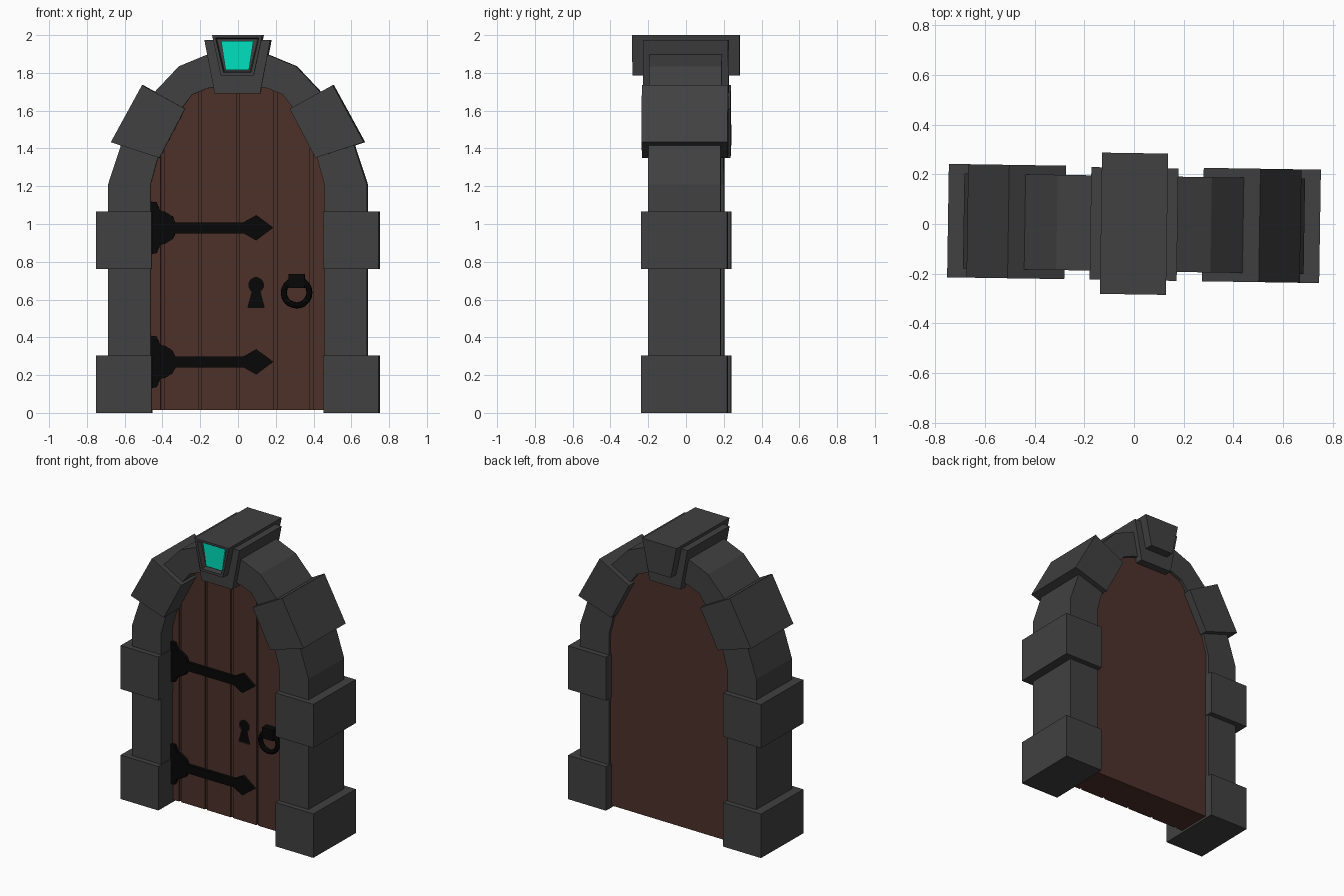
import bpy, bmesh, math
from mathutils import Matrix

if "Cube" in bpy.data.objects:
    bpy.data.objects.remove(bpy.data.objects["Cube"])


def material(name, rgb):
    m = bpy.data.materials.new(name)
    m.diffuse_color = (*rgb, 1)
    m.use_nodes = True
    m.node_tree.nodes["Principled BSDF"].inputs["Base Color"].default_value = m.diffuse_color
    return m


STONE = material("stone", (0.052, 0.052, 0.052))
WOOD = material("wood", (0.075, 0.03, 0.023))
IRON = material("iron", (0.002, 0.002, 0.002))
GEM = material("gem", (0.0, 0.75, 0.52))
DOOR_Y = -0.067  # front of the planks


def prism(name, pts, y0, y1, mat):
    """Extrude a front-view outline (x, z) from y0 to y1."""
    bm = bmesh.new()
    face = bm.faces.new([bm.verts.new((x, y0, z)) for x, z in pts])
    ext = bmesh.ops.extrude_face_region(bm, geom=[face])
    verts = [v for v in ext["geom"] if isinstance(v, bmesh.types.BMVert)]
    bmesh.ops.translate(bm, verts=verts, vec=(0, y1 - y0, 0))
    bmesh.ops.recalc_face_normals(bm, faces=bm.faces)
    me = bpy.data.meshes.new(name)
    bm.to_mesh(me)
    bm.free()
    me.materials.append(mat)
    ob = bpy.data.objects.new(name, me)
    bpy.context.collection.objects.link(ob)
    return ob


def mirrored(half):
    """Close a right-hand outline with its left-hand mirror image."""
    return half + [(-x, z) for x, z in reversed(half) if abs(x) > 1e-6]


def rect(x0, x1, z0, z1):
    return [(x0, z0), (x1, z0), (x1, z1), (x0, z1)]


# Stone arch
outer = [(0.685, 0), (0.685, 1.21), (0.57, 1.56), (0.31, 1.835), (0.16, 1.897), (0, 1.91)]
inner = [(0.46, 0), (0.46, 1.21), (0.38, 1.50), (0.24, 1.685), (0.16, 1.718), (0, 1.745)]
prism("arch", mirrored(outer) + list(reversed(mirrored(inner))), -0.19, 0.193, STONE)

# Projecting blocks on both sides
for s, side in ((1, "right"), (-1, "left")):
    for name, pts in (
        ("base_block", rect(0.455, 0.748, 0, 0.305)),
        ("middle_block", rect(0.455, 0.748, 0.763, 1.065)),
        ("arch_block", [(0.505, 1.735), (0.277, 1.61), (0.413, 1.35), (0.67, 1.433)]),
    ):
        prism(f"{name}_{side}", [(s * x, z) for x, z in pts], -0.226, 0.23, STONE)

# Keystone and its cap with a recessed gem
prism("keystone", mirrored([(0.12, 1.69), (0.175, 1.975)]), -0.226, 0.226, STONE)
cap = prism("keystone_cap", mirrored([(0.087, 1.785), (0.133, 2.0)]), -0.283, 0.285, STONE)
bm = bmesh.new()
bm.from_mesh(cap.data)
front = min(bm.faces, key=lambda f: f.calc_center_median().y)
bmesh.ops.inset_region(bm, faces=[front], thickness=0.023)
bmesh.ops.inset_region(bm, faces=[front], thickness=0.008, depth=-0.035)
bm.to_mesh(cap.data)
bm.free()
prism("gem", mirrored([(0.062, 1.815), (0.086, 1.97)]), -0.257, -0.245, GEM)

# Door backing and planks, tops hidden inside the arch
top_line = [(0, 1.82), (0.26, 1.75), (0.42, 1.53), (0.5, 1.22)]


def top_z(x):
    x = abs(x)
    for (xa, za), (xb, zb) in zip(top_line, top_line[1:]):
        if x <= xb:
            return za + (zb - za) * (x - xa) / (xb - xa)
    return top_line[-1][1]


prism("door_backing", mirrored([(0.5, 0.015)] + top_line[::-1]), DOOR_Y + 0.01, 0.172, WOOD)
edges = [-0.5, -0.4, -0.2, 0, 0.2, 0.39, 0.5]
planks = []
for i, (a, b) in enumerate(zip(edges, edges[1:])):
    a, b = a + 0.008, b - 0.008
    breaks = [x for p in top_line for x in (p[0], -p[0]) if a < x < b]
    xs = sorted({a, b, *breaks}, reverse=True)
    pts = [(a, 0.015), (b, 0.015)] + [(x, top_z(x)) for x in xs]
    planks.append(prism(f"plank_{i + 1}", pts, DOOR_Y, DOOR_Y + 0.012, WOOD))

# Keyhole cut through one plank, dark at the bottom
hole = [(0.053, 0.558), (0.14, 0.558), (0.118, 0.642)]
hole += [(0.097 + 0.04 * math.cos(math.radians(t)), 0.677 + 0.04 * math.sin(math.radians(t)))
         for t in range(-45, 226, 30)]
hole.append((0.076, 0.642))
cutter = prism("keyhole_cutter", hole, DOOR_Y - 0.05, DOOR_Y + 0.02, IRON)
cutter.hide_render = True
plank = planks[3]
mod = plank.modifiers.new("keyhole", "BOOLEAN")
mod.operation, mod.object, mod.solver = "DIFFERENCE", cutter, "EXACT"
bpy.context.view_layer.objects.active = plank
bpy.ops.object.modifier_apply(modifier=mod.name)
bpy.data.objects.remove(cutter)
prism("keyhole", hole, DOOR_Y + 0.008, DOOR_Y + 0.012, IRON)

# Strap hinges with flared root and arrow tip
strap = [(-0.47, 0.14), (-0.43, 0.135), (-0.41, 0.09), (-0.385, 0.085), (-0.345, 0.06),
         (-0.33, 0.029), (0.03, 0.029), (0.098, 0.067), (0.187, 0)]
for name, zc in (("upper_hinge", 0.98), ("lower_hinge", 0.27)):
    pts = [(x, zc + z) for x, z in strap] + [(x, zc - z) for x, z in strap[-2::-1]]
    prism(name, pts, DOOR_Y - 0.022, DOOR_Y + 0.003, IRON)

# Ring handle and mount
prism("handle_mount", rect(0.27, 0.355, 0.66, 0.735), DOOR_Y - 0.05, DOOR_Y + 0.003, IRON)
bpy.ops.mesh.primitive_torus_add(major_segments=20, minor_segments=8, major_radius=0.068,
                                 minor_radius=0.016, location=(0.312, DOOR_Y - 0.03, 0.637),
                                 rotation=(math.pi / 2, 0, 0))
ring = bpy.context.object
ring.name = "handle_ring"
ring.data.materials.append(IRON)
bpy.ops.object.shade_smooth_by_angle()

# Whole gate is turned very slightly about the vertical axis
turn = Matrix.Rotation(-0.0155, 4, "Z")
for ob in bpy.context.collection.objects:
    ob.matrix_world = turn @ ob.matrix_basis
